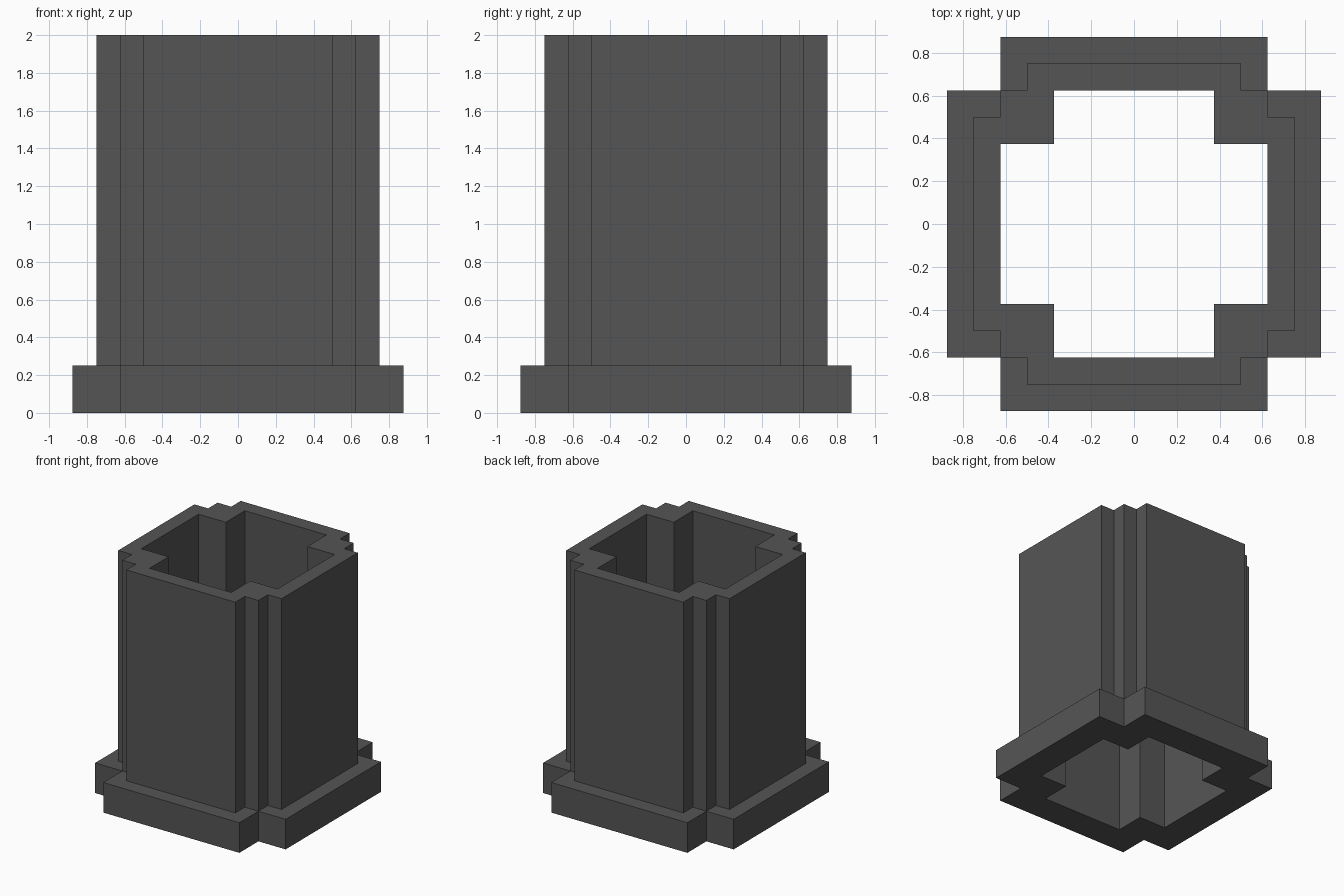
import bpy, bmesh, math
from mathutils import Matrix

cube = bpy.data.objects.get("Cube")
if cube:
    bpy.data.objects.remove(cube, do_unlink=True)

BASE_TOP, TOP = 0.25, 2.0

# Plan outlines of the +y side, from left corner to right corner
inner = [(-0.375, 0.375), (-0.375, 0.625), (0.375, 0.625), (0.375, 0.375)]
base = [(-0.625, 0.625), (-0.625, 0.875), (0.625, 0.875), (0.625, 0.625)]
wall = [(-0.625, 0.625), (-0.5, 0.625), (-0.5, 0.75),
        (0.5, 0.75), (0.5, 0.625), (0.625, 0.625)]

bm = bmesh.new()


def strip(path, z0, z1):
    """Upright faces along a plan outline."""
    for (x0, y0), (x1, y1) in zip(path, path[1:]):
        bm.faces.new([bm.verts.new(p) for p in
                      ((x0, y0, z0), (x1, y1, z0), (x1, y1, z1), (x0, y0, z1))])


def cap(outer, hole, z):
    """Level face between two plan outlines."""
    points = outer + hole[::-1]
    points = [p for i, p in enumerate(points) if p != points[i - 1]]
    bm.faces.new([bm.verts.new((x, y, z)) for x, y in points])


# One side: bore, plinth, tower wall, and level faces
strip(inner, 0, TOP)
strip(base, 0, BASE_TOP)
strip(wall, BASE_TOP, TOP)
cap(base, inner, 0)
cap(base, wall, BASE_TOP)
cap(wall, inner, TOP)

# Repeat the side around the centre and weld it
side = bm.verts[:] + bm.edges[:] + bm.faces[:]
for i in range(1, 4):
    copy = bmesh.ops.duplicate(bm, geom=side)["geom"]
    bmesh.ops.rotate(bm, verts=[g for g in copy if isinstance(g, bmesh.types.BMVert)],
                     cent=(0, 0, 0), matrix=Matrix.Rotation(i * math.pi / 2, 3, 'Z'))
bmesh.ops.remove_doubles(bm, verts=bm.verts[:], dist=0.0001)
bmesh.ops.recalc_face_normals(bm, faces=bm.faces[:])

mesh = bpy.data.meshes.new("hollow_pillar")
bm.to_mesh(mesh)
bm.free()
pillar = bpy.data.objects.new("hollow_pillar", mesh)
bpy.context.collection.objects.link(pillar)

# Dark grey finish
grey = bpy.data.materials.new("dark_grey")
grey.use_nodes = True
colour = (0.091, 0.091, 0.091, 1)
grey.diffuse_color = colour
grey.node_tree.nodes["Principled BSDF"].inputs["Base Color"].default_value = colour
mesh.materials.append(grey)
